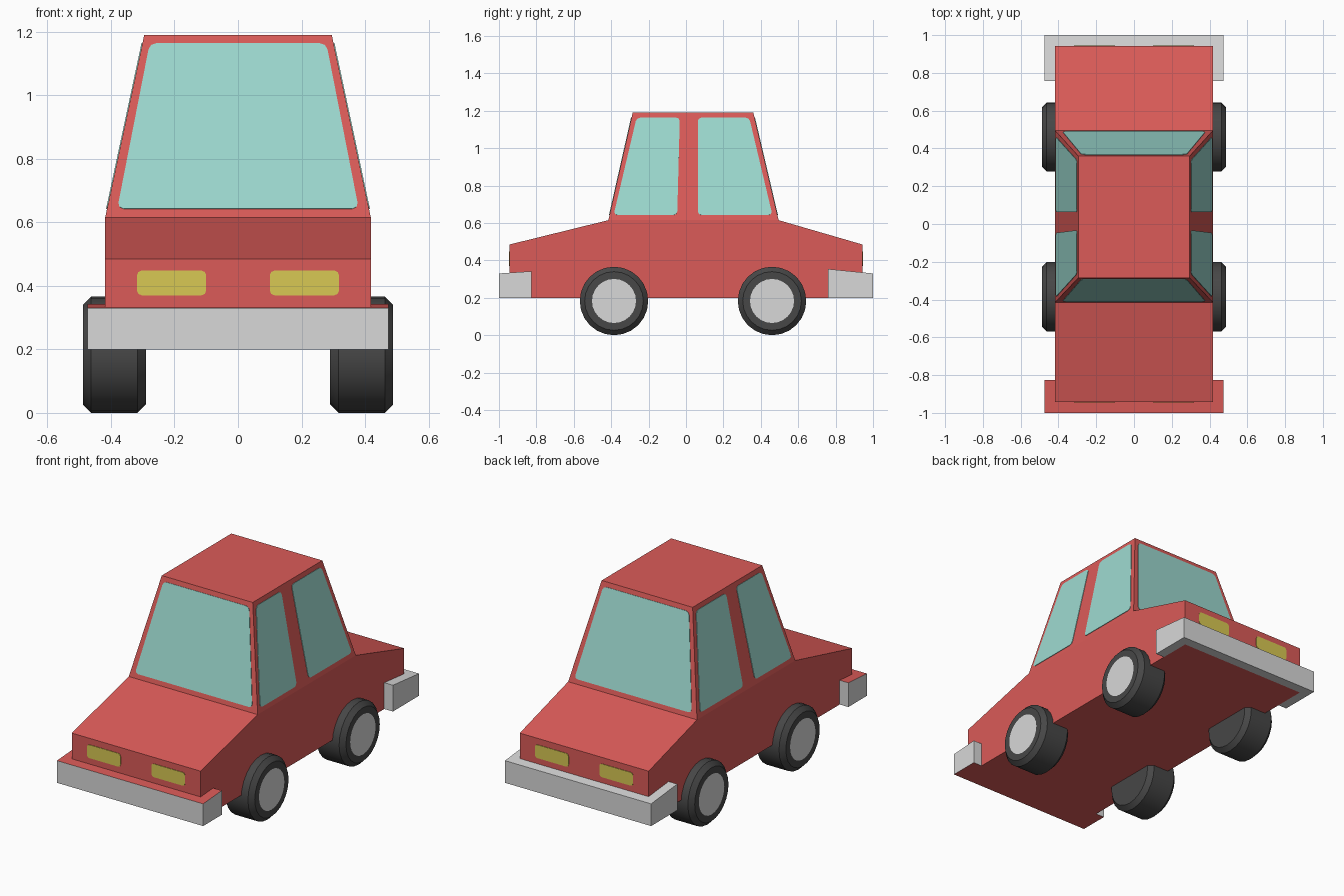
import bpy, bmesh, math
from mathutils import Vector, Matrix

if "Cube" in bpy.data.objects:
    bpy.data.objects.remove(bpy.data.objects["Cube"])


def material(name, hex_code):
    srgb = [int(hex_code[i:i + 2], 16) / 255 for i in (0, 2, 4)]
    colour = [((c + 0.055) / 1.055) ** 2.4 for c in srgb] + [1]
    mat = bpy.data.materials.new(name)
    mat.use_nodes = True
    mat.diffuse_color = colour
    mat.node_tree.nodes["Principled BSDF"].inputs["Base Color"].default_value = colour
    return mat


RED = material("red paint", "DB5B58")
GREY = material("light grey", "D8D8D8")
GLASS = material("pale teal glass", "9DDAD0")
YELLOW = material("yellow lamp", "D8C853")
RUBBER = material("dark rubber", "474747")

# Shared dimensions
HALF_W, ROOF_W = 0.418, 0.295
FLOOR, WAIST, ROOF = 0.2, 0.615, 1.19
NOSE, TAIL = -0.943, 0.943
FRONT_LOW, FRONT_TOP = -0.415, -0.285
BACK_LOW, BACK_TOP = 0.495, 0.36


def finish(name, bm, *mats):
    mesh = bpy.data.meshes.new(name)
    bm.to_mesh(mesh)
    bm.free()
    for mat in mats:
        mesh.materials.append(mat)
    obj = bpy.data.objects.new(name, mesh)
    bpy.context.collection.objects.link(obj)
    return obj


def prism(bm, points, offset):
    face = bm.faces.new([bm.verts.new(p) for p in points])
    new = bmesh.ops.extrude_face_region(bm, geom=[face])["geom"]
    moved = [g for g in new if isinstance(g, bmesh.types.BMVert)]
    bmesh.ops.translate(bm, verts=moved, vec=offset)
    bmesh.ops.recalc_face_normals(bm, faces=bm.faces)
    return moved


def slant(z, low, top):
    return low + (top - low) * (z - WAIST) / (ROOF - WAIST)


# Body shell: side profile, with the cabin drawn up from the waist
bm = bmesh.new()
profile = [(NOSE, FLOOR), (NOSE, 0.485), (FRONT_LOW, WAIST),
           (BACK_LOW, WAIST), (TAIL, 0.485), (TAIL, FLOOR)]
prism(bm, [(-HALF_W, y, z) for y, z in profile], (2 * HALF_W, 0, 0))
waist = next(f for f in bm.faces if all(v.co.z > 0.6 for v in f.verts))
roof = bmesh.ops.extrude_discrete_faces(bm, faces=[waist])["faces"][0]
for v in roof.verts:
    v.co = (math.copysign(ROOF_W, v.co.x), FRONT_TOP if v.co.y < 0 else BACK_TOP, ROOF)
finish("body", bm, RED)


# Thin painted panels with rounded corners
def panel(name, corners, outward, mat, radius):
    bm = bmesh.new()
    face = bm.faces.new([bm.verts.new(c) for c in corners])
    face.normal_update()
    normal = face.normal.copy()
    if normal.dot(Vector(outward)) < 0:
        normal.negate()
    bmesh.ops.bevel(bm, geom=bm.verts[:], offset=radius, segments=2,
                    profile=0.5, affect='VERTICES')
    points = [v.co - normal * 0.002 for v in bm.faces[:][0].verts]
    bm.clear()
    prism(bm, points, normal * 0.005)
    finish(name, bm, mat)


LOW, HIGH = 0.642, 1.163

# Windscreen and rear window
for name, low, top, direction in (("windscreen", FRONT_LOW, FRONT_TOP, -1),
                                  ("rear_window", BACK_LOW, BACK_TOP, 1)):
    outline = [(-0.38, LOW), (0.38, LOW), (0.278, HIGH), (-0.278, HIGH)]
    panel(name, [(x, slant(z, low, top), z) for x, z in outline],
          (0, direction, 0), GLASS, 0.02)

# Door windows on both sides
door_windows = {
    "front_door_window": [(-0.387, LOW), (-0.047, LOW), (-0.033, HIGH), (-0.264, HIGH)],
    "rear_door_window": [(0.063, LOW), (0.462, LOW), (0.338, HIGH), (0.063, HIGH)],
}
for side, label in ((1, "left"), (-1, "right")):
    for name, outline in door_windows.items():
        panel(f"{label}_{name}",
              [(side * slant(z, HALF_W, ROOF_W), y, z) for y, z in outline],
              (side, 0, 0), GLASS, 0.02)

    # Headlamps and tail lamps
    for name, y in (("headlamp", NOSE), ("tail_lamp", TAIL)):
        outline = [(0.1, 0.37), (0.318, 0.37), (0.318, 0.448), (0.1, 0.448)]
        panel(f"{label}_{name}", [(side * x, y, z) for x, z in outline],
              (0, y, 0), YELLOW, 0.015)


# Wrap-around bumpers whose tops rise slightly towards the wheels
def bumper(name, direction, arm_end, rise, red_top):
    outer = 0.474
    half = [(outer, 1.0), (outer, arm_end), (HALF_W, arm_end), (HALF_W, TAIL)]
    outline = half + [(-x, y) for x, y in reversed(half)]
    bm = bmesh.new()
    top = prism(bm, [(x, direction * y, FLOOR) for x, y in outline], (0, 0, 0.13))
    for v in top:
        v.co.z += rise * (1 - abs(v.co.y)) / (1 - arm_end)
    bm.normal_update()
    for f in bm.faces:
        f.material_index = int(red_top and abs(f.normal.z) > 0.5)
    finish(name, bm, GREY, RED)


bumper("front_bumper", -1, 0.827, 0.012, True)
bumper("rear_bumper", 1, 0.758, 0.024, False)


# Wheels: chamfered tyre with a flat hub on the outer face
def wheel(name, side, y):
    radius, width, chamfer, hub = 0.183, 0.198, 0.026, 0.118
    bm = bmesh.new()
    bmesh.ops.create_cone(bm, cap_ends=True, segments=24, radius1=radius,
                          radius2=radius, depth=width)
    caps = [f for f in bm.faces if len(f.verts) > 4]
    rims = list({e for f in caps for e in f.edges})
    bmesh.ops.bevel(bm, geom=rims, offset=chamfer, segments=1, affect='EDGES')
    cap = next(f for f in bm.faces if len(f.verts) > 4 and f.normal.z > 0.9)
    bmesh.ops.inset_region(bm, faces=[cap], thickness=radius - chamfer - hub)
    cap.material_index = 1
    bmesh.ops.rotate(bm, verts=bm.verts,
                     matrix=Matrix.Rotation(side * math.pi / 2, 3, 'Y'))
    bmesh.ops.translate(bm, verts=bm.verts, vec=(side * 0.389, y, radius))
    obj = finish(name, bm, RUBBER, GREY)
    bpy.ops.object.select_all(action='DESELECT')
    obj.select_set(True)
    bpy.context.view_layer.objects.active = obj
    bpy.ops.object.shade_smooth_by_angle(angle=math.radians(30))


for side, label in ((1, "left"), (-1, "right")):
    wheel(f"front_{label}_wheel", side, -0.385)
    wheel(f"rear_{label}_wheel", side, 0.46)
